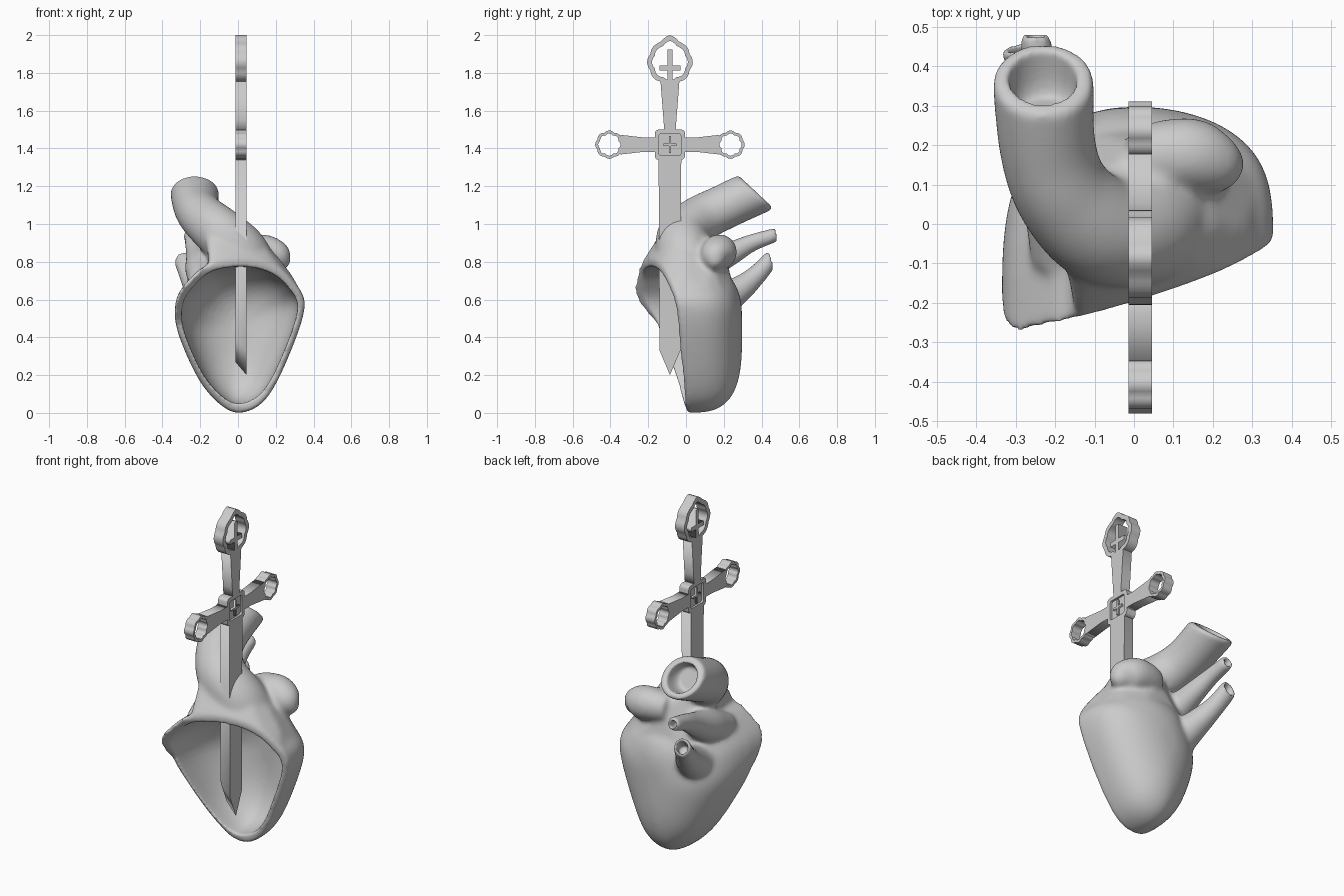
import bpy, bmesh, math
from mathutils import Vector

if "Cube" in bpy.data.objects:
    bpy.data.objects.remove(bpy.data.objects["Cube"])

COL = bpy.context.scene.collection


def add_object(name, data):
    ob = bpy.data.objects.new(name, data)
    COL.objects.link(ob)
    return ob


def spline(pts, n, closed=False):
    """Catmull-Rom through points of any dimension."""
    pts = [Vector(p) for p in pts]
    m, out = len(pts), []
    for i in range(m if closed else m - 1):
        if closed:
            a, b, c, d = (pts[(i + k) % m] for k in (-1, 0, 1, 2))
        else:
            a, b, c, d = (pts[min(max(i + k, 0), m - 1)] for k in (-1, 0, 1, 2))
        for j in range(n):
            t = j / n
            out.append(0.5 * (2 * b + (c - a) * t + (2 * a - 5 * b + 4 * c - d) * t * t
                              + (3 * b - 3 * c + d - a) * t ** 3))
    return out if closed else out + [pts[-1]]


def loft(bm, rings):
    """Closed solid skinned over equal-sized rings."""
    vs = [[bm.verts.new(p) for p in r] for r in rings]
    n = len(vs[0])
    faces = [bm.faces.new((a[i], a[(i + 1) % n], b[(i + 1) % n], b[i]))
             for a, b in zip(vs, vs[1:]) for i in range(n)]
    faces += [bm.faces.new(vs[0]), bm.faces.new(vs[-1])]
    bmesh.ops.recalc_face_normals(bm, faces=faces)


def tube(bm, pts, end_normal=None, sides=32):
    """Round tube through (x, y, z, radius) points; end cut can be angled."""
    p = spline(pts, 6)
    rings = []
    for i, q in enumerate(p):
        t = (p[min(i + 1, len(p) - 1)] - p[max(i - 1, 0)]).to_3d().normalized()
        if end_normal:
            w = max(0, (i / (len(p) - 1) - 0.6) / 0.4)
            t = t.lerp(Vector(end_normal).normalized(), w).normalized()
        u = t.cross(Vector((1, 0, 0.01))).normalized()
        v = t.cross(u)
        rings.append([q.to_3d() + q[3] * (math.cos(a) * u + math.sin(a) * v)
                      for a in (2 * math.pi * k / sides for k in range(sides))])
    loft(bm, rings)


# Opening rim (x, y, z), from the bottom tip up the right side and around
RIM = spline([(0.02, 0.0, 0), (0.15, -0.005, 0.075), (0.265, -0.02, 0.29), (0.354, -0.042, 0.56),
              (0.30, -0.085, 0.69), (0.19, -0.135, 0.78), (0.03, -0.19, 0.815),
              (-0.15, -0.24, 0.79), (-0.265, -0.28, 0.70), (-0.33, -0.265, 0.59),
              (-0.32, -0.13, 0.43), (-0.21, -0.035, 0.18), (-0.09, 0.0, 0.04)], 6, True)


def bowl_ring(t, scale, back, p):
    """One section of the chamber, t from rim (0) to back (1)."""
    c, s = math.cos(t * math.pi / 2), math.sin(t * math.pi / 2)
    return [Vector((q.x * c * scale, q.y + (back - q.y) * s ** p,
                    0.45 + (q.z - 0.45) * c ** p * scale)) for q in RIM]


def bowl(bm, scale, back, p, front=0):
    rings = [bowl_ring(k / 14, scale, back, p) for k in range(14)]
    if front:
        rings.insert(0, [v - Vector((0, front, 0)) for v in rings[0]])
    loft(bm, rings)


def finish(bm, name):
    me = bpy.data.meshes.new(name)
    bm.to_mesh(me)
    bm.free()
    return add_object(name, me)


# Heart solid: chamber, neck with main artery, two veins, ear-shaped lobe
bm = bmesh.new()
bowl(bm, 1.0, 0.298, 0.62)
tube(bm, [(0.03, 0.07, 0.62, 0.19), (0.04, 0.03, 0.74, 0.17), (0.01, -0.01, 0.85, 0.15),
          (-0.09, -0.01, 0.95, 0.138), (-0.18, 0.08, 1.03, 0.125), (-0.22, 0.2, 1.09, 0.123),
          (-0.23, 0.372, 1.17, 0.13)], (0, 0.68, 0.73))
tube(bm, [(-0.19, -0.1, 0.70, 0.07), (-0.19, 0.06, 0.76, 0.09), (-0.21, 0.22, 0.835, 0.066),
          (-0.235, 0.35, 0.9, 0.048), (-0.25, 0.485, 0.945, 0.039)], (0, 1, 0.1))
tube(bm, [(-0.17, -0.02, 0.6, 0.09), (-0.17, 0.14, 0.58, 0.1), (-0.21, 0.27, 0.645, 0.075),
          (-0.255, 0.37, 0.725, 0.056), (-0.29, 0.45, 0.812, 0.053)], (-0.2, 1, 0.25))
tube(bm, [(0.0, 0.16, 0.85, 0.075), (0.07, 0.175, 0.855, 0.088), (0.14, 0.175, 0.85, 0.094),
          (0.2, 0.16, 0.83, 0.085), (0.235, 0.165, 0.8, 0.06), (0.255, 0.18, 0.78, 0.025)])
# Sloping shoulders between the chamber and the neck
pts = [v for t in (0, 0.2, 0.4, 0.6) for v in bowl_ring(t, 0.995, 0.298, 0.62)
       if v.x > -0.16 and v.z > 0.56]
pts += [Vector((-0.05 + 0.14 * math.cos(a), -0.01 + 0.125 * math.sin(a), 0.93 - 0.09 * math.cos(a)))
        for a in (math.pi * k / 12 for k in range(24))]
pts += [Vector(p) for p in ((0.1, -0.06, 0.94), (0.08, 0.12, 0.93), (0.21, 0.0, 0.83), (0.18, 0.14, 0.82),
                            (0.0, 0.2, 0.87), (0.28, -0.01, 0.74))]
bmesh.ops.convex_hull(bm, input=[bm.verts.new(p) for p in pts])
bmesh.ops.delete(bm, geom=[v for v in bm.verts if not v.link_faces], context='VERTS')
heart = finish(bm, "heart")


def remesh_smooth(ob, voxel, times):
    m = ob.modifiers.new("blend", 'REMESH')
    m.mode, m.voxel_size, m.use_smooth_shade = 'VOXEL', voxel, True
    s = ob.modifiers.new("soften", 'SMOOTH')
    s.factor, s.iterations = 0.5, times


remesh_smooth(heart, 0.011, 14)

# Cutters: hollow chamber and vessel bores
cutters = []
bm = bmesh.new()
bowl(bm, 0.89, 0.25, 0.75, 0.3)
cutters.append(finish(bm, "cavity_cutter"))
for pts in ([(-0.228, 0.29, 1.13, 0.065), (-0.23, 0.33, 1.15, 0.082), (-0.232, 0.44, 1.21, 0.092)],
            [(-0.24, 0.41, 0.918, 0.018), (-0.255, 0.52, 0.955, 0.024)],
            [(-0.27, 0.4, 0.76, 0.028), (-0.305, 0.5, 0.855, 0.037)]):
    bm = bmesh.new()
    tube(bm, pts)
    cutters.append(finish(bm, "bore_cutter"))
for c in cutters:
    c.hide_render = True
    b = heart.modifiers.new("cut", 'BOOLEAN')
    b.operation, b.object, b.solver = 'DIFFERENCE', c, 'EXACT'
remesh_smooth(heart, 0.0075, 9)


def bake(ob):
    """Mesh of an object with its modifiers or curve fill applied."""
    bpy.context.view_layer.update()
    return bpy.data.meshes.new_from_object(ob.evaluated_get(bpy.context.evaluated_depsgraph_get()))


me = bake(heart)
heart.modifiers.clear()
heart.data = me
for poly in me.polygons:
    poly.use_smooth = True
for c in cutters:
    bpy.data.objects.remove(c)

# Sword: flat outlines (across, height) extruded through x = -0.015..0.045
CY = -0.085


def plate(name, loops, half=0.03):
    cu = bpy.data.curves.new(name, 'CURVE')
    cu.dimensions, cu.fill_mode, cu.extrude = '2D', 'BOTH', half
    for loop in loops:
        s = cu.splines.new('POLY')
        s.points.add(len(loop) - 1)
        for p, (a, b) in zip(s.points, loop):
            p.co = (a, b, 0, 1)
        s.use_cyclic_u = True
    tmp = add_object(name + "_outline", cu)
    me = bake(tmp)
    bpy.data.objects.remove(tmp)
    ob = add_object(name, me)
    ob.location = (0.016, CY, 0)
    ob.rotation_euler = (math.pi / 2, 0, math.pi / 2)
    return ob


def scallop(cx, cz, r, bump, spike=0.0, n=48):
    out = []
    for k in range(n):
        a = 2 * math.pi * k / n
        rr = r + bump * abs(math.cos(4 * a))
        rr += spike * max(0, 1 - abs(a - math.pi / 2) / 0.6)
        out.append((cx + rr * math.cos(a), cz + rr * math.sin(a)))
    return out


def mirrored(half):
    return half + [(-a, b) for a, b in reversed(half) if a]


def cross(cz, top, bottom, arm, w):
    return mirrored([(w, bottom), (w, cz - w), (arm, cz - w), (arm, cz + w), (w, cz + w), (w, top)])


def rounded(h, r, cz=1.42):
    return [(sx * (h - r) + r * math.cos(a), cz + sy * (h - r) + r * math.sin(a))
            for q, (sx, sy) in enumerate(((1, 1), (-1, 1), (-1, -1), (1, -1)))
            for a in (math.pi / 2 * (q + k / 3) for k in range(4))]


blade = plate("blade", [mirrored([(0, 0.2), (0.055, 0.33), (0.06, 1.35)])])
for v in blade.data.vertices:  # slanted tip
    if v.co.z < 0 and v.co.y < 0.5:
        v.co.y += 0.07
plate("grip", [mirrored([(0.03, 1.49), (0.034, 1.55), (0.05, 1.755)])])
plate("pommel", [scallop(0, 1.857, 0.112, 0.009, 0.022), scallop(0, 1.857, 0.087, 0.008, 0.018)])
plate("pommel_cross", [cross(1.825, 1.925, 1.76, 0.056, 0.013)])
plate("guard_block", [rounded(0.08, 0.02), rounded(0.058, 0.012)])
plate("guard_panel", [rounded(0.06, 0.012)], 0.018)
plate("guard_cross", [cross(1.42, 1.465, 1.375, 0.035, 0.006)])
for side, s in (("left", -1), ("right", 1)):
    plate(side + "_guard_arm", [[(s * a, 1.42 + b) for a, b in
          ((0.075, -0.038), (0.14, -0.038), (0.262, -0.052), (0.262, 0.052), (0.14, 0.038), (0.075, 0.038))]])
    plate(side + "_guard_ring", [scallop(s * 0.321, 1.42, 0.068, 0.007),
                                 scallop(s * 0.321, 1.42, 0.052, 0.007)])
